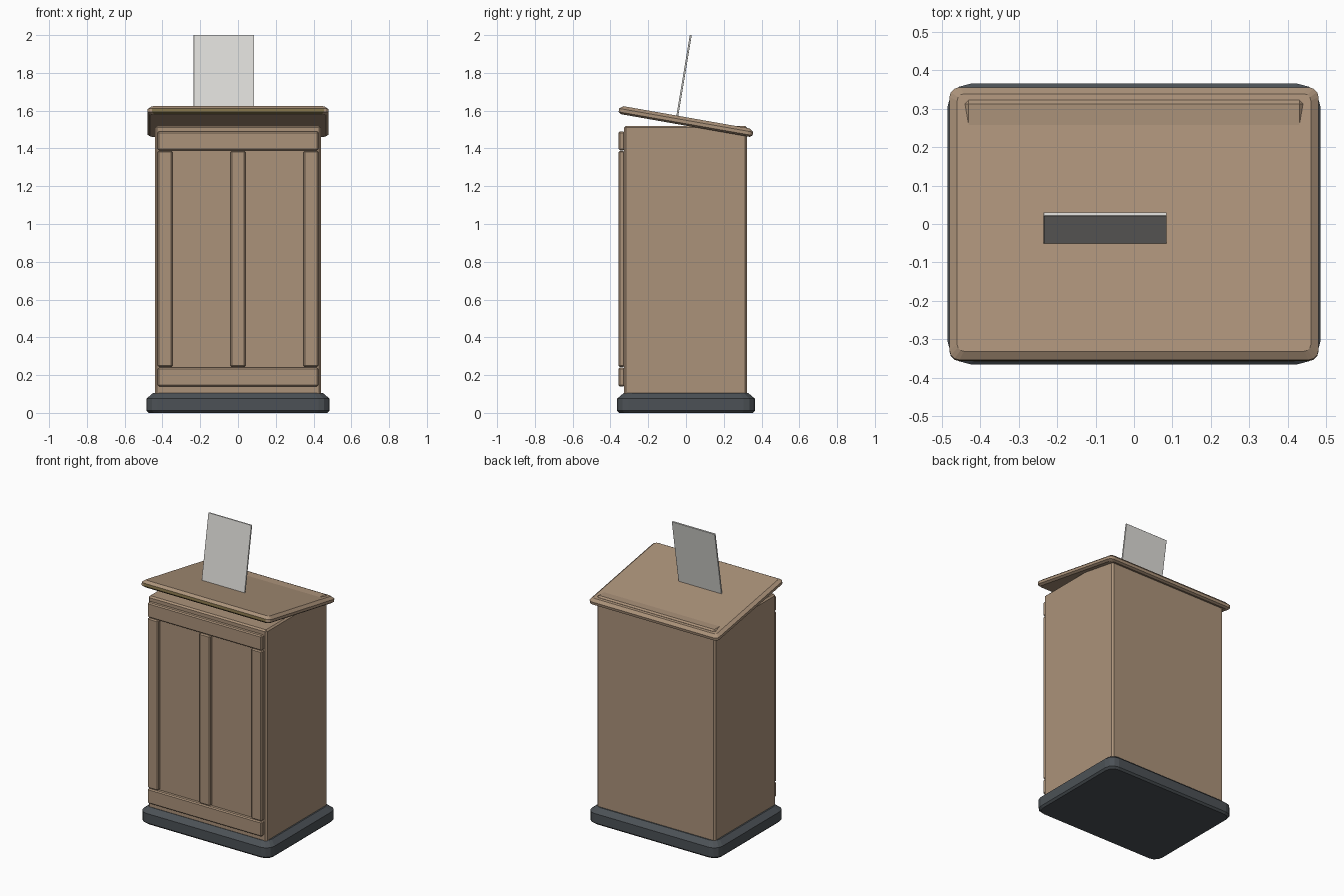
import bpy, bmesh
from math import sin, cos, pi, radians
from mathutils import Matrix, Vector

cube = bpy.data.objects.get("Cube")
if cube:
    bpy.data.objects.remove(cube, do_unlink=True)


def material(name, rgb):
    m = bpy.data.materials.new(name)
    m.use_nodes = True
    m.diffuse_color = (*rgb, 1)
    bsdf = next(n for n in m.node_tree.nodes if n.type == 'BSDF_PRINCIPLED')
    bsdf.inputs["Base Color"].default_value = (*rgb, 1)
    return m


wood = material("warm_brown_wood", (0.41, 0.29, 0.195))
slate = material("slate_grey", (0.072, 0.083, 0.093))
olive = material("olive_trim", (0.216, 0.162, 0.065))
card_grey = material("light_grey_card", (0.73, 0.72, 0.69))


def finish(name, bm, *mats):
    bmesh.ops.recalc_face_normals(bm, faces=bm.faces)
    mesh = bpy.data.meshes.new(name)
    bm.to_mesh(mesh)
    bm.free()
    ob = bpy.data.objects.new(name, mesh)
    for m in mats:
        mesh.materials.append(m)
    bpy.context.collection.objects.link(ob)
    return ob


def box(name, x, y, z, mat, bevel=0.0):
    """Box spanning three (low, high) ranges, with chamfered edges."""
    bm = bmesh.new()
    bmesh.ops.create_cube(bm, size=1)
    for v in bm.verts:
        v.co = Vector(((a + b) / 2 + c * (b - a)) for (a, b), c in zip((x, y, z), v.co))
    if bevel:
        bmesh.ops.bevel(bm, geom=bm.edges[:], offset=bevel, segments=1, affect='EDGES')
    return finish(name, bm, mat)


def rounded_slab(hx, hy, radius, levels, steps=3):
    """Rounded rectangle lofted through (height, inset) levels."""
    bm = bmesh.new()
    rings = []
    for z, inset in levels:
        ring = []
        r = max(radius - inset * 0.4, 0.005)
        for k, (sx, sy) in enumerate(((1, 1), (-1, 1), (-1, -1), (1, -1))):
            for i in range(steps + 1):
                a = (k + i / steps) * pi / 2
                ring.append(bm.verts.new((sx * (hx - inset - r) + r * cos(a),
                                          sy * (hy - inset - r) + r * sin(a), z)))
        rings.append(ring)
    for low, high in zip(rings, rings[1:]):
        for i in range(len(low)):
            j = (i + 1) % len(low)
            bm.faces.new((low[i], low[j], high[j], high[i]))
    bm.faces.new(rings[0][::-1])
    bm.faces.new(rings[-1])
    bm.normal_update()
    return bm


# Plinth with chamfered rim
finish("plinth", rounded_slab(0.485, 0.365, 0.06,
       [(0, 0.012), (0.012, 0), (0.075, 0), (0.105, 0.035)]), slate)

# Cabinet body
box("cabinet_body", (-0.44, 0.44), (-0.327, 0.322), (0.09, 1.52), wood, 0.01)

# Raised frame on the front
front = (-0.357, -0.325)
box("top_rail", (-0.425, 0.425), front, (1.39, 1.49), wood, 0.007)
box("bottom_rail", (-0.425, 0.425), front, (0.14, 0.24), wood, 0.007)
for name, x0, x1 in (("right_stile", -0.425, -0.347), ("centre_stile", -0.04, 0.04),
                     ("left_stile", 0.347, 0.425)):
    box(name, (x0, x1), front, (0.243, 1.387), wood, 0.007)

# Sloping top with an olive front edge
tilt = Matrix.Translation((0, 0, 1.543)) @ Matrix.Rotation(radians(-10), 4, 'X')
bm = rounded_slab(0.48, 0.36, 0.026,
                  [(-0.022, 0.014), (-0.012, 0), (0.006, 0), (0.022, 0.02)])
for f in bm.faces:
    if f.normal.y < -0.4 and abs(f.normal.x) < 0.1 and f.normal.z < 0.3:
        f.material_index = 1
top = finish("sloping_top", bm, wood, olive)
top.matrix_world = tilt

# Card standing square to the sloping top
card = box("standing_card", (-0.235, 0.085), (-0.005, 0.005), (0, 0.452), card_grey, 0.001)
card.matrix_world = (Matrix.Translation((0, -0.049, 1.555))
                     @ Matrix.Rotation(radians(-9.5), 4, 'X'))
